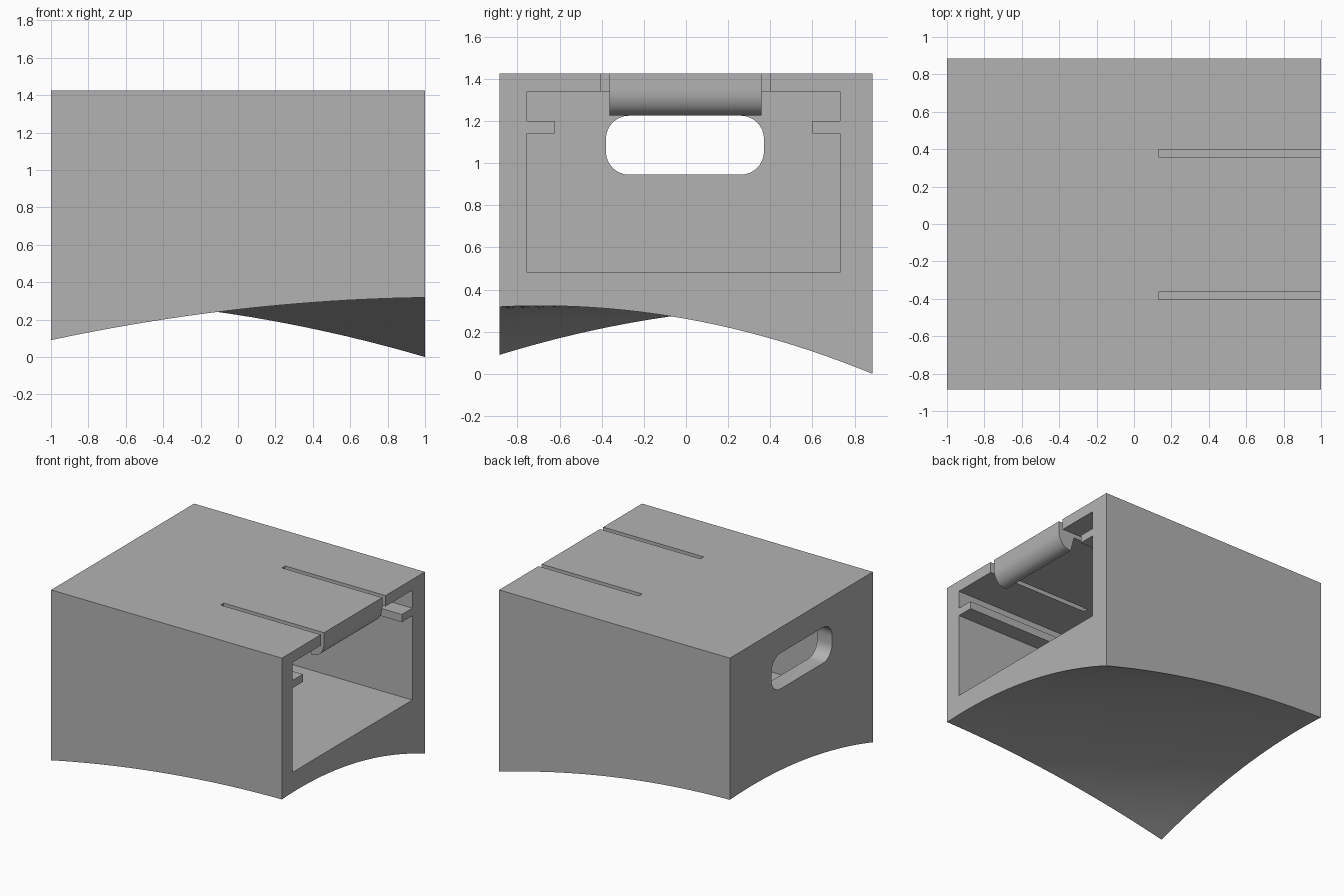
import bpy, bmesh, math

default = bpy.data.objects.get("Cube")
if default:
    bpy.data.objects.remove(default, do_unlink=True)

HALF_Y, TOP, CEILING = 0.885, 1.425, 1.34

grey = bpy.data.materials.new("plain grey")
grey.use_nodes = True
grey.diffuse_color = (0.45, 0.45, 0.45, 1)
grey.node_tree.nodes["Principled BSDF"].inputs["Base Color"].default_value = grey.diffuse_color


def add_object(name, bm):
    bmesh.ops.recalc_face_normals(bm, faces=bm.faces)
    mesh = bpy.data.meshes.new(name)
    bm.to_mesh(mesh)
    bm.free()
    mesh.materials.append(grey)
    obj = bpy.data.objects.new(name, mesh)
    bpy.context.collection.objects.link(obj)
    return obj


def prism(name, points, offset):
    """Extrude a closed outline of 3D points along an offset."""
    bm = bmesh.new()
    face = bm.faces.new([bm.verts.new(p) for p in points])
    new = bmesh.ops.extrude_face_region(bm, geom=[face])["geom"]
    bmesh.ops.translate(bm, vec=offset, verts=[v for v in new if isinstance(v, bmesh.types.BMVert)])
    return add_object(name, bm)


def activate(obj):
    bpy.ops.object.select_all(action='DESELECT')
    obj.select_set(True)
    bpy.context.view_layer.objects.active = obj


def cut(target, cutter):
    cutter.hide_render = True
    mod = target.modifiers.new("cut", 'BOOLEAN')
    mod.operation, mod.solver, mod.object = 'DIFFERENCE', 'EXACT', cutter
    activate(target)
    bpy.ops.object.modifier_apply(modifier=mod.name)
    bpy.data.objects.remove(cutter, do_unlink=True)


def underside(x, v):
    """Height of the diagonally arched base; x and v run from -1 to 1."""
    corners = ((1 - x) * (1 - v) * 0.09 + (1 + x) * (1 - v) * 0.318
               + (1 - x) * (1 + v) * 0.315) / 4
    return corners + (1 - x * x) * (0.0585 + 0.0085 * v) + (1 - v * v) * (0.091 + 0.011 * x)


# Housing block with the arched base
bm = bmesh.new()
bmesh.ops.create_grid(bm, x_segments=24, y_segments=24, size=1)
for v in bm.verts:
    v.co = (v.co.x, v.co.y * HALF_Y, underside(v.co.x, v.co.y))
rim = [e for e in bm.edges if e.is_boundary]
walls = bmesh.ops.extrude_edge_only(bm, edges=rim)["geom"]
for v in walls:
    if isinstance(v, bmesh.types.BMVert):
        v.co.z = TOP
bmesh.ops.holes_fill(bm, edges=[e for e in bm.edges if e.is_boundary], sides=0)
housing = add_object("housing", bm)

# Drawer cavity, leaving a rail on each side wall
y0, y1, floor, rail_low, rail_high, rail = -0.755, 0.73, 0.48, 1.14, 1.2, 0.13
outline = [(y0, floor), (y1, floor), (y1, rail_low), (y1 - rail, rail_low),
           (y1 - rail, rail_high), (y1, rail_high), (y1, CEILING), (y0, CEILING),
           (y0, rail_high), (y0 + rail, rail_high), (y0 + rail, rail_low), (y0, rail_low)]
cut(housing, prism("cavity_cutter", [(-0.87, y, z) for y, z in outline], (2, 0, 0)))

# Rounded finger hole through the back wall
radius, hole = 0.11, []
for i, (sy, sz) in enumerate([(1, 1), (-1, 1), (-1, -1), (1, -1)]):
    for k in range(9):
        a = math.pi / 2 * (i + k / 8)
        hole.append((-1.1, -0.005 + sy * (0.375 - radius) + radius * math.cos(a),
                     1.085 + sz * (0.14 - radius) + radius * math.sin(a)))
cut(housing, prism("finger_hole_cutter", hole, (0.5, 0, 0)))

# Two slits that free the spring tab
for low in (-0.403, 0.358):
    ring = [(0.13, low), (1.1, low), (1.1, low + 0.04), (0.13, low + 0.04)]
    cut(housing, prism("slit_cutter", [(x, y, CEILING - 0.03) for x, y in ring], (0, 0, 0.2)))

# Catch under the tip of the spring tab, with a curved nose
nose = [(1 - 0.095 * (1 - math.cos(a)), CEILING - 0.115 * math.sin(a))
        for a in (math.radians(10 * k) for k in range(8))]
profile = nose + [(0.91, 1.225), (0.89, 1.225), (0.86, CEILING)]
catch = prism("spring_tab_catch", [(x, -0.363, z) for x, z in profile], (0, 0.721, 0))

for part in (housing, catch):
    activate(part)
    bpy.ops.object.shade_smooth_by_angle(angle=math.radians(30))
